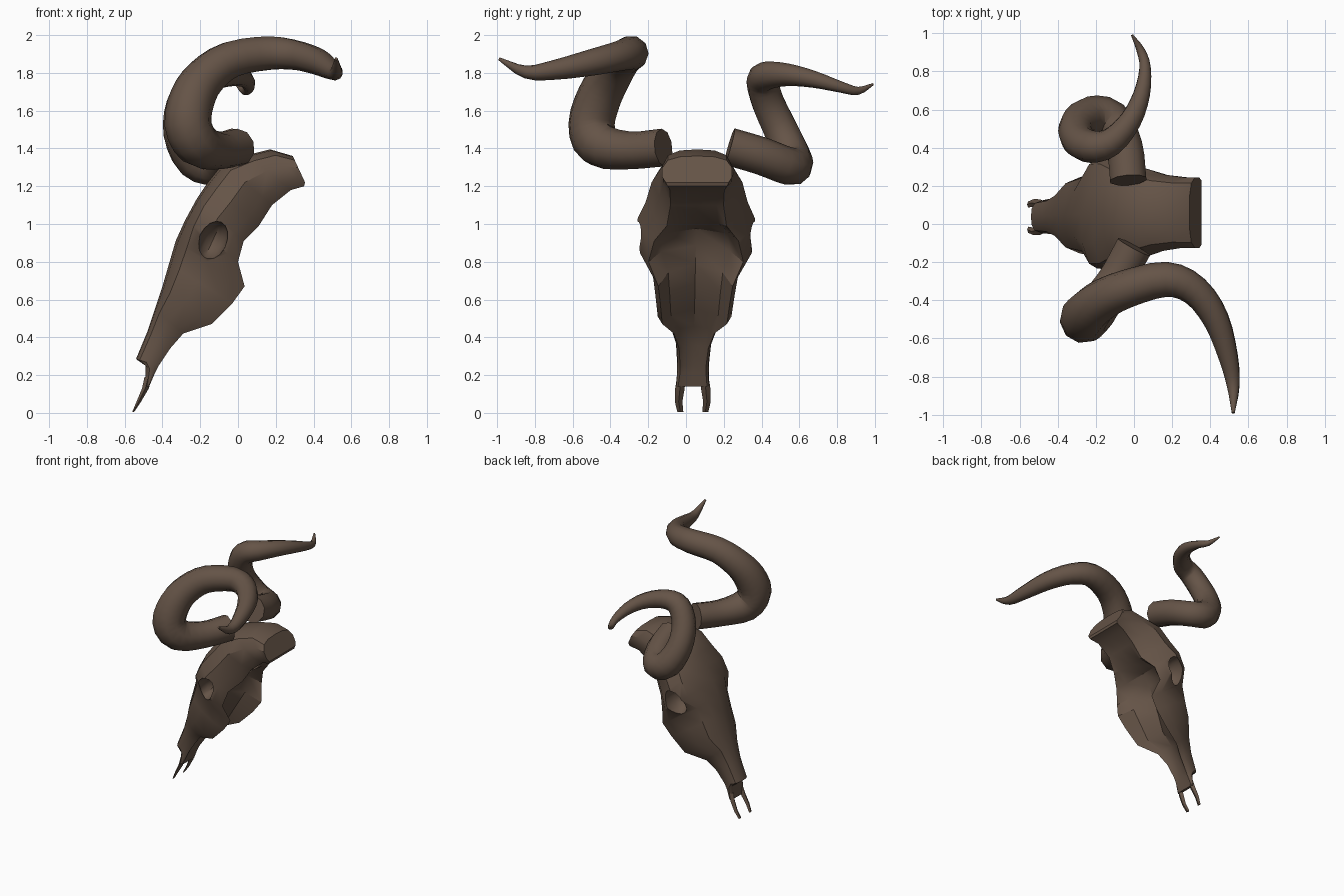
import bpy, bmesh, math
from mathutils import Vector

bone = bpy.data.materials.new("dark brown bone")
bone.diffuse_color = (0.13, 0.088, 0.063, 1)


def loft(name, rings):
    """Skin a list of equal-sized closed rings and cap both ends."""
    bm = bmesh.new()
    vs = [[bm.verts.new(p) for p in r] for r in rings]
    n = len(rings[0])
    for a, b in zip(vs, vs[1:]):
        for i in range(n):
            j = (i + 1) % n
            bm.faces.new((a[i], a[j], b[j], b[i]))
    bm.faces.new(vs[0][::-1])
    bm.faces.new(vs[-1])
    bmesh.ops.recalc_face_normals(bm, faces=bm.faces)
    me = bpy.data.meshes.new(name)
    bm.to_mesh(me)
    bm.free()
    ob = bpy.data.objects.new(name, me)
    bpy.context.collection.objects.link(ob)
    me.materials.append(bone)
    return ob


def smooth(ob, angle=40):
    bpy.ops.object.select_all(action='DESELECT')
    ob.select_set(True)
    bpy.context.view_layer.objects.active = ob
    bpy.ops.object.shade_smooth_by_angle(angle=math.radians(angle))


def catmull(pts, steps):
    """Smooth a list of (x, y, z, radius) points."""
    P = [Vector(p) for p in pts]
    P = [2 * P[0] - P[1]] + P + [2 * P[-1] - P[-2]]
    out = []
    for a, b, c, d in zip(P, P[1:], P[2:], P[3:]):
        for k in range(steps):
            t = k / steps
            out.append(0.5 * (2 * b + (c - a) * t + (2 * a - 5 * b + 4 * c - d) * t**2
                              + (3 * b - a - 3 * c + d) * t**3))
    return out + [P[-2]]


def horn(name, pts, sides=10):
    path = catmull(pts, 3)
    pos = [p.to_3d() for p in path]
    u, rings = Vector((0, 0, 1)), []
    for i, p in enumerate(pos):
        t = (pos[min(i + 1, len(pos) - 1)] - pos[max(i - 1, 0)]).normalized()
        u = (u - t * u.dot(t)).normalized()
        w = t.cross(u)
        r = max(path[i][3], 0.004)
        rings.append([p + r * (math.cos(a) * u + math.sin(a) * w)
                      for a in (2 * math.pi * k / sides for k in range(sides))])
    smooth(loft(name, rings))


# Skull: front edge x,z / back edge x,z / half width / hollow depth / back width
SECTIONS = [
    (-0.49, 0.14, -0.47, 0.14, 0.085, 0.0, 1.0),
    (-0.49, 0.25, -0.44, 0.21, 0.085, 0.1, 0.9),
    (-0.54, 0.285, -0.42, 0.25, 0.085, 0.1, 0.9),
    (-0.48, 0.43, -0.36, 0.34, 0.095, 0.2, 0.9),
    (-0.44, 0.55, -0.29, 0.42, 0.125, 0.3, 0.95),
    (-0.40, 0.67, -0.14, 0.47, 0.20, 0.4, 0.95),
    (-0.365, 0.79, -0.03, 0.58, 0.215, 0.5, 0.95),
    (-0.33, 0.91, 0.035, 0.67, 0.23, 0.5, 0.95),
    (-0.28, 1.02, 0.0, 0.80, 0.31, 0.4, 0.9),
    (-0.22, 1.13, 0.03, 0.91, 0.31, 0.3, 0.8),
    (-0.16, 1.22, 0.11, 0.99, 0.27, 0.1, 0.65),
    (-0.08, 1.32, 0.18, 1.10, 0.24, 0.0, 0.65),
    (0.05, 1.365, 0.28, 1.18, 0.20, 0.0, 0.8),
    (0.17, 1.395, 0.35, 1.20, 0.185, 0.0, 0.95),
    (0.29, 1.36, 0.355, 1.22, 0.185, 0.0, 1.0),
]
rings = []
for fx, fz, bx, bz, hw, d, bw in SECTIONS:
    cy = 0.032 + 0.02 * fz
    half = [(0, 0), (0.03, 0.5), (0.16, 0.84), (0.45, 1.0), (0.8, (1 + bw) / 2),
            (1, 0.9 * bw), (1 - 0.6 * d, 0.66 * bw), (1 - d, 0)]
    full = half + [(t, -s) for t, s in half[-2:0:-1]]
    rings.append([(fx + (bx - fx) * t, cy + hw * s, fz + (bz - fz) * t) for t, s in full])
skull = loft("skull", rings)

# Eye sockets cut into both sides
for side in (-1, 1):
    bpy.ops.mesh.primitive_uv_sphere_add(segments=14, ring_count=8, radius=1,
                                         location=(-0.135, 0.05 + side * 0.30, 0.91),
                                         rotation=(0, math.radians(25), 0))
    cutter = bpy.context.object
    cutter.name = "eye_socket_cutter"
    cutter.scale = (0.075, 0.15, 0.11)
    mod = skull.modifiers.new("socket", 'BOOLEAN')
    mod.operation = 'DIFFERENCE'
    mod.object = cutter
    bpy.context.view_layer.objects.active = skull
    bpy.ops.object.modifier_apply(modifier=mod.name)
    bpy.data.objects.remove(cutter)
smooth(skull, 35)

# Snout prongs
for side in (-1, 1):
    prong = []
    for x, z, y, w, th in [(-0.475, 0.19, 0.062, 0.022, 0.02), (-0.49, 0.13, 0.068, 0.025, 0.018),
                           (-0.525, 0.06, 0.075, 0.02, 0.012), (-0.555, 0.005, 0.066, 0.016, 0.005)]:
        cy = 0.036 + side * y
        prong.append([(x - th, cy, z), (x, cy - w, z), (x + th, cy, z), (x, cy + w, z)])
    smooth(loft("snout_prong", prong))

# Horns: the two twist differently
horn("front_horn", [
    (0.0, -0.12, 1.405, 0.10), (-0.10, -0.30, 1.39, 0.10), (-0.21, -0.46, 1.42, 0.12),
    (-0.265, -0.50, 1.53, 0.125), (-0.24, -0.46, 1.67, 0.12), (-0.17, -0.40, 1.78, 0.11),
    (-0.04, -0.34, 1.87, 0.10), (0.17, -0.29, 1.905, 0.092), (0.32, -0.35, 1.89, 0.08),
    (0.43, -0.50, 1.855, 0.07), (0.495, -0.70, 1.815, 0.052), (0.52, -0.85, 1.805, 0.034),
    (0.52, -0.99, 1.875, 0.008)])
horn("back_horn", [
    (-0.03, 0.23, 1.41, 0.10), (-0.05, 0.40, 1.36, 0.10), (-0.12, 0.55, 1.305, 0.10),
    (-0.23, 0.565, 1.34, 0.105), (-0.30, 0.51, 1.48, 0.095), (-0.29, 0.44, 1.63, 0.09),
    (-0.22, 0.405, 1.75, 0.085), (-0.12, 0.43, 1.785, 0.075), (-0.02, 0.54, 1.79, 0.06),
    (0.04, 0.68, 1.765, 0.045), (0.058, 0.82, 1.725, 0.03), (0.035, 0.91, 1.705, 0.022),
    (-0.01, 0.99, 1.74, 0.006)])
